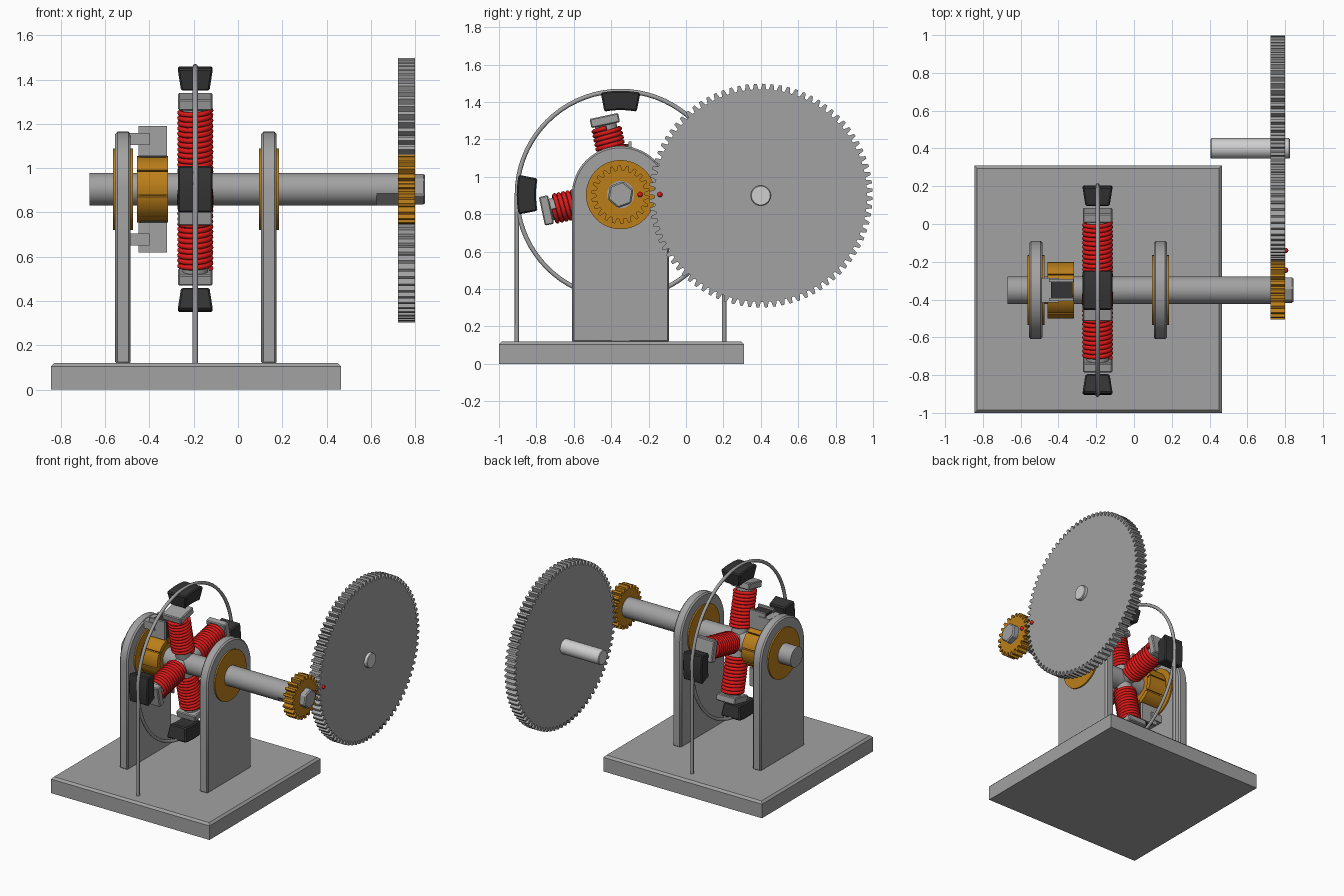
import bpy, bmesh, math
from math import sin, cos, pi, radians
from mathutils import Matrix, Vector

if "Cube" in bpy.data.objects:
    bpy.data.objects.remove(bpy.data.objects["Cube"])


def material(name, r, g, b):
    m = bpy.data.materials.new(name)
    m.use_nodes = True
    m.diffuse_color = (r, g, b, 1)
    bsdf = m.node_tree.nodes["Principled BSDF"]
    bsdf.inputs["Base Color"].default_value = (r, g, b, 1)
    bsdf.inputs["Roughness"].default_value = 0.6
    return m


STEEL = material("grey steel", 0.36, 0.36, 0.36)
PALE = material("pale steel", 0.62, 0.62, 0.62)
BRASS = material("brass", 0.50, 0.21, 0.01)
RED = material("red wire", 0.75, 0.01, 0.01)
BLACK = material("black magnet", 0.035, 0.035, 0.035)

AXIS_Y, AXIS_Z, ROTOR_X = -0.35, 0.905, -0.193


def finish(bm, name, mat, smooth=False):
    bmesh.ops.recalc_face_normals(bm, faces=bm.faces)
    me = bpy.data.meshes.new(name)
    bm.to_mesh(me)
    bm.free()
    ob = bpy.data.objects.new(name, me)
    bpy.context.collection.objects.link(ob)
    me.materials.append(mat)
    if smooth:
        bpy.ops.object.select_all(action="DESELECT")
        ob.select_set(True)
        bpy.context.view_layer.objects.active = ob
        bpy.ops.object.shade_smooth_by_angle(angle=radians(35))
    return ob


def prism(name, outline, x0, x1, mat, smooth=False, centre=(AXIS_Y, AXIS_Z)):
    """Extrude a (y, z) outline along x."""
    bm = bmesh.new()
    face = bm.faces.new([bm.verts.new((x0, centre[0] + y, centre[1] + z)) for y, z in outline])
    out = bmesh.ops.extrude_face_region(bm, geom=[face])
    moved = [v for v in out["geom"] if isinstance(v, bmesh.types.BMVert)]
    bmesh.ops.translate(bm, verts=moved, vec=(x1 - x0, 0, 0))
    return finish(bm, name, mat, smooth)


def box(name, lo, hi, mat, matrix=None):
    lo, hi = Vector(lo), Vector(hi)
    bm = bmesh.new()
    bmesh.ops.create_cube(bm, size=1)
    for v in bm.verts:
        v.co = (lo + hi) / 2 + v.co * (hi - lo)
    ob = finish(bm, name, mat)
    if matrix:
        ob.matrix_world = matrix
    return ob


def arc(r, a0=0, a1=2 * pi, n=48, closed=True):
    steps = n if closed else n + 1
    return [(r * cos(a0 + (a1 - a0) * i / n), r * sin(a0 + (a1 - a0) * i / n)) for i in range(steps)]


def gear_outline(teeth, r_out, r_in):
    pts = []
    for i in range(teeth):
        for r, f in ((r_in, 0), (r_in, 0.3), (r_out, 0.48), (r_out, 0.82)):
            a = 2 * pi * (i + f) / teeth
            pts.append((r * cos(a), r * sin(a)))
    return pts


def bevel(ob, width, segments=1):
    mod = ob.modifiers.new("edge bevel", "BEVEL")
    mod.width, mod.segments, mod.limit_method = width, segments, "ANGLE"
    mod.angle_limit = radians(40)


def wire(name, points, radius, mat, cyclic=False):
    cu = bpy.data.curves.new(name, "CURVE")
    cu.dimensions = "3D"
    cu.bevel_depth, cu.bevel_resolution, cu.use_fill_caps = radius, 2, True
    sp = cu.splines.new("POLY")
    sp.points.add(len(points) - 1)
    for p, co in zip(sp.points, points):
        p.co = (*co, 1)
    sp.use_cyclic_u = cyclic
    ob = bpy.data.objects.new(name, cu)
    bpy.context.collection.objects.link(ob)
    cu.materials.append(mat)
    return ob


def spoke(theta):
    """Frame whose z axis points outward from the rotor axis."""
    return Matrix.Translation((ROTOR_X, AXIS_Y, AXIS_Z)) @ Matrix.Rotation(theta, 4, "X")


# Base with chamfered top edge
base = box("base_plate", (-0.845, -1, 0), (0.465, 0.31, 0.12), STEEL)
bm = bmesh.new()
bm.from_mesh(base.data)
top = [e for e in bm.edges if all(v.co.z > 0.1 for v in e.verts)]
bmesh.ops.bevel(bm, geom=top, offset=0.015, segments=1, affect="EDGES")
bm.to_mesh(base.data)
bm.free()

# Round-topped supports with brass bearings
for side, x in (("right", -0.52), ("left", 0.14)):
    shape = arc(0.26, 0, pi, 32, False) + [(-0.26, 0.115 - AXIS_Z), (0.26, 0.115 - AXIS_Z)]
    bevel(prism(side + "_support", shape, x - 0.035, x + 0.035, STEEL, True), 0.01)
    prism(side + "_bearing", arc(0.185), x - 0.045, x + 0.045, BRASS, True)

# Main shaft, flattened section and hexagonal end
prism("main_shaft", arc(0.073), -0.67, 0.625, STEEL, True)
flat = [p for p in arc(0.073) if p[0] * cos(radians(230)) + p[1] * sin(radians(230)) < 0.0635]
prism("shaft_flat_section", flat, 0.625, 0.80, STEEL, True)
bevel(prism("shaft_hex_end", arc(0.073, radians(20), radians(380), 6), 0.79, 0.845, STEEL), 0.008)

# Gears, output axle and marker dots
prism("pinion_gear", gear_outline(22, 0.157, 0.13), 0.722, 0.80, BRASS)
prism("large_gear", gear_outline(84, 0.598, 0.568), 0.722, 0.80, STEEL, centre=(0.4, 0.9))
bevel(prism("output_axle", arc(0.054, n=32), 0.405, 0.825, PALE, True, (0.4, 0.9)), 0.004)
for i, y in enumerate((-0.245, -0.14)):
    bm = bmesh.new()
    bmesh.ops.create_uvsphere(bm, u_segments=16, v_segments=10, radius=0.014)
    bmesh.ops.translate(bm, verts=bm.verts, vec=(0.803, y, AXIS_Z))
    finish(bm, f"marker_dot_{i + 1}", RED, True)

# Commutator: core and separate segments
prism("commutator_core", arc(0.12), -0.445, -0.325, BRASS, True)
for i in range(8):
    a0, a1 = 2 * pi * i / 8 + 0.03 + 0.2, 2 * pi * (i + 1) / 8 - 0.03 + 0.2
    shape = arc(0.15, a0, a1, 8, False) + arc(0.115, a1, a0, 8, False)
    prism(f"commutator_segment_{i + 1}", shape, -0.457, -0.317, BRASS, True)

# Brushes above and below the commutator, in side-walled holders
for name, s in (("upper", 1), ("lower", -1)):
    def part(label, x, y, z, mat):
        zs = sorted((AXIS_Z + s * z[0], AXIS_Z + s * z[1]))
        box(f"{name}_{label}", (x[0], AXIS_Y + y[0], zs[0]), (x[1], AXIS_Y + y[1], zs[1]), mat)
    part("brush", (-0.44, -0.325), (-0.042, 0.042), (0.135, 0.27), BLACK)
    for label, y in (("front", -0.05), ("back", 0.05)):
        part(label + "_holder_wall", (-0.45, -0.32), (y - 0.008, y + 0.008), (0.15, 0.285), STEEL)
    part("holder_arm", (-0.49, -0.40), (-0.065, 0.065), (0.2, 0.255), STEEL)

# Rotor coils with cores and pole plates
for k in range(4):
    frame = spoke(radians(12 + 90 * k))
    bm = bmesh.new()
    bmesh.ops.create_cone(bm, cap_ends=True, segments=32, radius1=0.058, radius2=0.058, depth=0.39)
    bmesh.ops.translate(bm, verts=bm.verts, vec=(0, 0, 0.195))
    finish(bm, f"coil_core_{k + 1}", STEEL, True).matrix_world = frame
    plate = box(f"pole_plate_{k + 1}", (-0.078, -0.078, 0.38), (0.078, 0.078, 0.43), STEEL, frame)
    bevel(plate, 0.006)
    turns, per = 11, 24
    helix = [(0.07 * cos(2 * pi * i / per), 0.07 * sin(2 * pi * i / per),
              0.1 + 0.265 * i / (turns * per)) for i in range(turns * per + 1)]
    wire(f"coil_winding_{k + 1}", helix, 0.012, RED).matrix_world = frame

# Curved magnets, wider at the outside
for k in range(4):
    half = radians(11)
    shape = arc(0.555, pi / 2 - half, pi / 2 + half, 8, False) + arc(0.452, pi / 2 + half, pi / 2 - half, 8, False)
    ob = prism(f"magnet_{k + 1}", shape, -0.08, 0.08, BLACK, centre=(0, 0))
    for v in ob.data.vertices:
        if math.hypot(v.co.y, v.co.z) < 0.5:
            v.co.x *= 0.8
    ob.matrix_world = spoke(pi / 2 * k)
    bevel(ob, 0.008)

# Wire ring carrying the magnets, and its two legs
ring = [(ROTOR_X, AXIS_Y + y, AXIS_Z + z) for y, z in arc(0.554, n=72)]
wire("magnet_ring", ring, 0.012, STEEL, True)
for name, s in (("front", -1), ("back", 1)):
    y = AXIS_Y + s * 0.554
    wire(name + "_ring_leg", [(ROTOR_X, y, 0.11), (ROTOR_X, y, AXIS_Z)], 0.012, STEEL)
